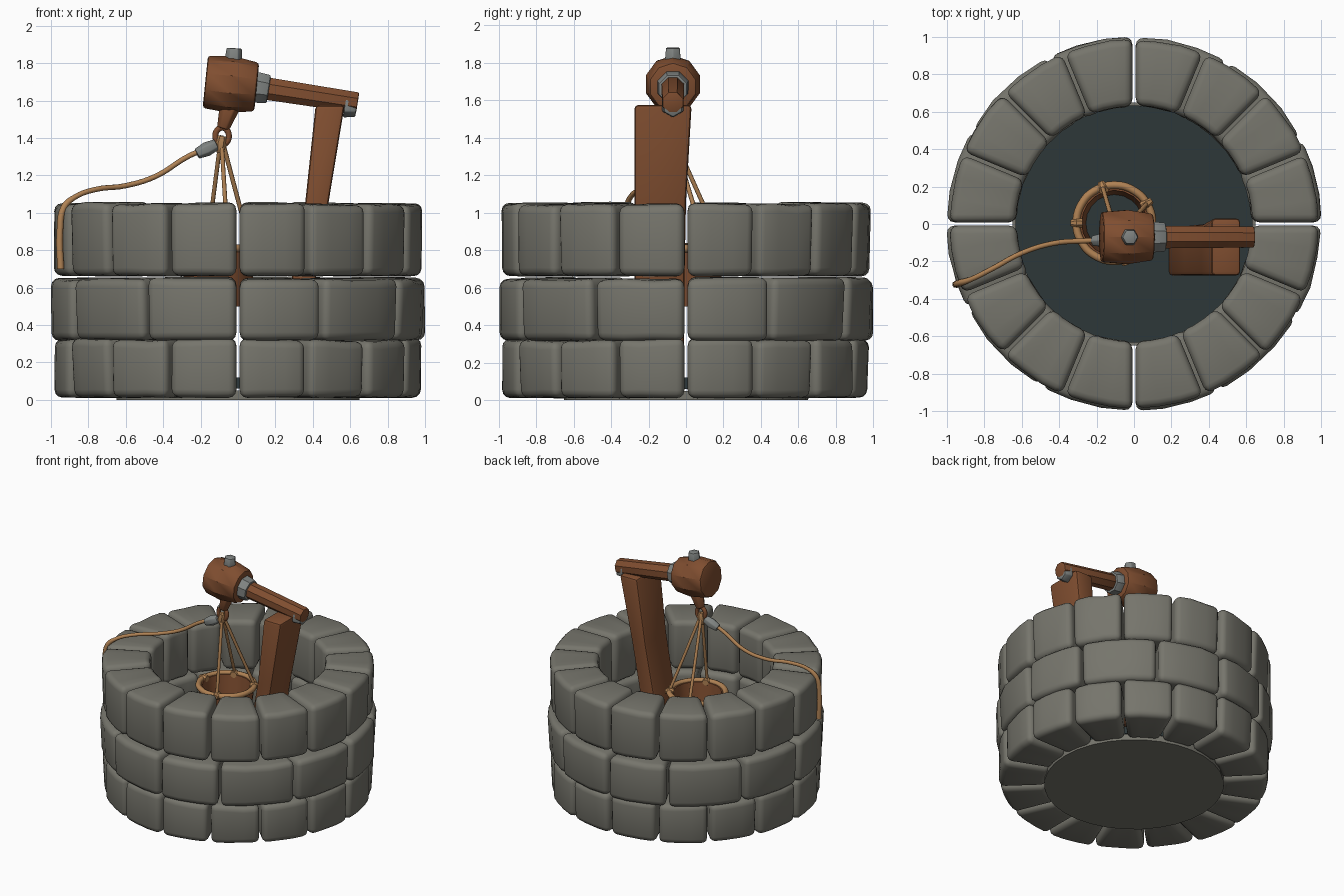
import bpy, bmesh, math, random
from mathutils import Vector

if "Cube" in bpy.data.objects:
    bpy.data.objects.remove(bpy.data.objects["Cube"])

random.seed(4)


def material(name, rgb):
    m = bpy.data.materials.new(name)
    lin = [(c / 255 / 12.92) if c < 11 else ((c / 255 + .055) / 1.055) ** 2.4 for c in rgb]
    m.diffuse_color = (*lin, 1)
    m.use_nodes = True
    m.node_tree.nodes["Principled BSDF"].inputs["Base Color"].default_value = m.diffuse_color
    return m


STONE = material("grey stone", (118, 117, 108))
WOOD = material("brown wood", (128, 78, 48))
ROPE = material("tan rope", (176, 130, 84))
METAL = material("grey metal", (128, 132, 130))
WATER = material("dark water", (45, 55, 56))


def finish(bm, name, mat, bevel=0, segments=2, angle=35):
    """Bevel sharp edges, then make a smooth-shaded object."""
    bmesh.ops.recalc_face_normals(bm, faces=bm.faces)
    if bevel:
        edges = [e for e in bm.edges if e.is_manifold and e.calc_face_angle() > math.radians(50)]
        bmesh.ops.bevel(bm, geom=edges, offset=bevel, segments=segments,
                        profile=.5, affect='EDGES', clamp_overlap=True)
    me = bpy.data.meshes.new(name)
    bm.to_mesh(me)
    bm.free()
    ob = bpy.data.objects.new(name, me)
    bpy.context.collection.objects.link(ob)
    me.materials.append(mat)
    bpy.ops.object.select_all(action='DESELECT')
    ob.select_set(True)
    bpy.context.view_layer.objects.active = ob
    bpy.ops.object.shade_smooth_by_angle(angle=math.radians(angle))
    return ob


def loft(rings, name, mat, bevel=0, **kw):
    """Skin a list of equally long point rings and cap both ends."""
    bm = bmesh.new()
    vs = [[bm.verts.new(p) for p in r] for r in rings]
    n = len(vs[0])
    for a, b in zip(vs, vs[1:]):
        for i in range(n):
            bm.faces.new((a[i], a[(i + 1) % n], b[(i + 1) % n], b[i]))
    bm.faces.new(vs[0])
    bm.faces.new(vs[-1])
    return finish(bm, name, mat, bevel, **kw)


def rod(a, b, radii, n, name, mat, bevel=0, **kw):
    """Round bar from a to b, with radii spread evenly along it."""
    a, b = Vector(a), Vector(b)
    q = (b - a).to_track_quat('Z', 'Y')
    rings = []
    for k, r in enumerate(radii):
        c = a.lerp(b, k / (len(radii) - 1))
        rings.append([c + q @ Vector((r * math.cos(t), r * math.sin(t), 0))
                      for t in (math.tau * (i + .5) / n for i in range(n))])
    return loft(rings, name, mat, bevel, **kw)


def rope(points, radius, name, mat=ROPE, cyclic=False):
    """Tube along a smooth path."""
    cu = bpy.data.curves.new(name, 'CURVE')
    cu.dimensions = '3D'
    cu.bevel_depth = radius
    cu.bevel_resolution = 2
    cu.resolution_u = 5
    cu.use_fill_caps = True
    sp = cu.splines.new('BEZIER')
    sp.bezier_points.add(len(points) - 1)
    for bp, p in zip(sp.bezier_points, points):
        bp.co = p[:3]
        bp.radius = p[3] if len(p) > 3 else 1
        bp.handle_left_type = bp.handle_right_type = 'AUTO'
    sp.use_cyclic_u = cyclic
    cu.materials.append(mat)
    ob = bpy.data.objects.new(name, cu)
    bpy.context.collection.objects.link(ob)
    bpy.ops.object.select_all(action='DESELECT')
    ob.select_set(True)
    bpy.context.view_layer.objects.active = ob
    bpy.ops.object.convert(target='MESH')
    bpy.ops.object.shade_smooth()


def circle(cx, cy, z, r, n):
    return [(cx + r * math.cos(math.tau * i / n), cy + r * math.sin(math.tau * i / n), z)
            for i in range(n)]


# Wall: three courses of chunky wedge stones
def stone(name, a0, a1, r_in, r_out, z0, z1):
    rings = []
    lean = random.uniform(0, .02)
    top = z1 - random.uniform(0, .012)
    for k in range(4):
        def at(r, z):
            gap = .009 / r
            t = a0 + gap + (a1 - a0 - 2 * gap) * k / 3
            return (r * math.cos(t), r * math.sin(t), z)
        tilt = random.uniform(0, .014)
        rings.append([at(r_in + tilt, z0), at(r_out - lean, z0 + tilt * .4),
                      at(r_out - tilt * .5, top - tilt), at(r_in + lean * .5, top)])
    loft(rings, name, STONE, .042, segments=3, angle=40)


EVEN = [22.5 * i for i in range(17)]
WIDE = [q + d for q in (0, 90, 180, 270) for d in (0, 27, 60)] + [360]
for course, (edges, r, z0, z1) in enumerate([(EVEN, .985, .01, .335),
                                             (WIDE, 1.005, .315, .66),
                                             (EVEN, .99, .66, 1.06)]):
    for i, (a, b) in enumerate(zip(edges, edges[1:])):
        stone(f"wall_stone_{course + 1}_{i + 1}", math.radians(a), math.radians(b),
              .625, r, z0, z1)

# Floor and water
loft([circle(0, 0, z, .65, 32) for z in (0, .05)], "well_floor", STONE)
loft([circle(0, 0, z, .635, 32) for z in (.06, .12)], "water", WATER)

# Leaning post
loft([[(x0, -.275, z), (x1, -.275, z), (x1, y, z), (x0, y, z)]
      for x0, x1, y, z in ((.17, .32, -.01, .03), (.27, .40, -.01, .55),
                           (.36, .485, 0, 1.06), (.415, .57, .03, 1.575))],
     "leaning_post", WOOD, .02)

# Beam, end bolt and collar
Y = -.07
rod((.05, Y, 1.68), (.64, Y, 1.588), (.066, .06), 8, "beam", WOOD, .008)
rod((.57, Y, 1.575), (.635, Y, 1.565), (.068, .055), 6, "beam_end_bolt", METAL, .008)
rod((.07, Y, 1.675), (.165, Y, 1.66), (.092, .082), 8, "collar", METAL, .01)

# Drum with top bolt
rod((-.175, Y, 1.70), (.1, Y, 1.672), (.14, .152, .13), 10, "drum", WOOD, .015)
rod((-.025, Y, 1.80), (-.02, Y, 1.88), (.05, .042), 6, "drum_bolt", METAL, .006)

# Hanger under the drum, ending in a ring
rod((-.04, Y, 1.58), (-.08, Y, 1.45), (.06, .035), 6, "hanger", WOOD, .008)
rope([(-.085 + .036 * math.cos(t), Y, 1.41 + .045 * math.sin(t))
      for t in (math.tau * i / 8 for i in range(8))], .016, "hanger_ring", WOOD, True)
rod((-.115, -.08, 1.365), (-.22, -.09, 1.315), (.032, .04, .03), 6, "rope_clamp", METAL, .006)

# Bucket: open tapered shell, water inside, rope-bound rim
CX, CY, RZ = -.105, .005, .81
loft([circle(CX, CY, z, r, 20) for z, r in ((.50, .165), (RZ, .205), (RZ, .175), (.53, .145))],
     "bucket", WOOD)
loft([circle(CX, CY, z, .155, 20) for z in (.57, .60)], "bucket_water", WATER)
rope([(x, y, z) for x, y, z in circle(CX, CY, RZ, .203, 12)], .021, "bucket_rim_rope", cyclic=True)

# Bucket ropes with a knot at each rim point
for i, deg in enumerate((108, 31, -75, 180)):
    c, s = math.cos(math.radians(deg)), math.sin(math.radians(deg))
    x, y = CX + .205 * c, CY + .205 * s
    if i < 3:
        rope([(-.09, Y, 1.41), ((x - .09) / 2, (y + Y) / 2, 1.105), (x, y, RZ)],
             .012, f"bucket_rope_{i + 1}")
    rod((x - .035 * c, y - .035 * s, RZ), (x + .03 * c, y + .03 * s, RZ),
        (.024, .032, .016), 8, f"rim_knot_{i + 1}", ROPE)
rod((-.085, Y, 1.41), (-.1, Y, 1.32), (.025, .035, .015), 7, "top_knot", ROPE)

# Loose rope draped over the wall
rope([(-.16, -.085, 1.345), (-.26, -.09, 1.305), (-.44, -.105, 1.195), (-.6, -.155, 1.145),
      (-.76, -.24, 1.125), (-.87, -.295, 1.085), (-.93, -.315, 1.03, 1.3),
      (-.952, -.322, .9, 1.3), (-.948, -.322, .7, 1.4)], .014, "draped_rope")
